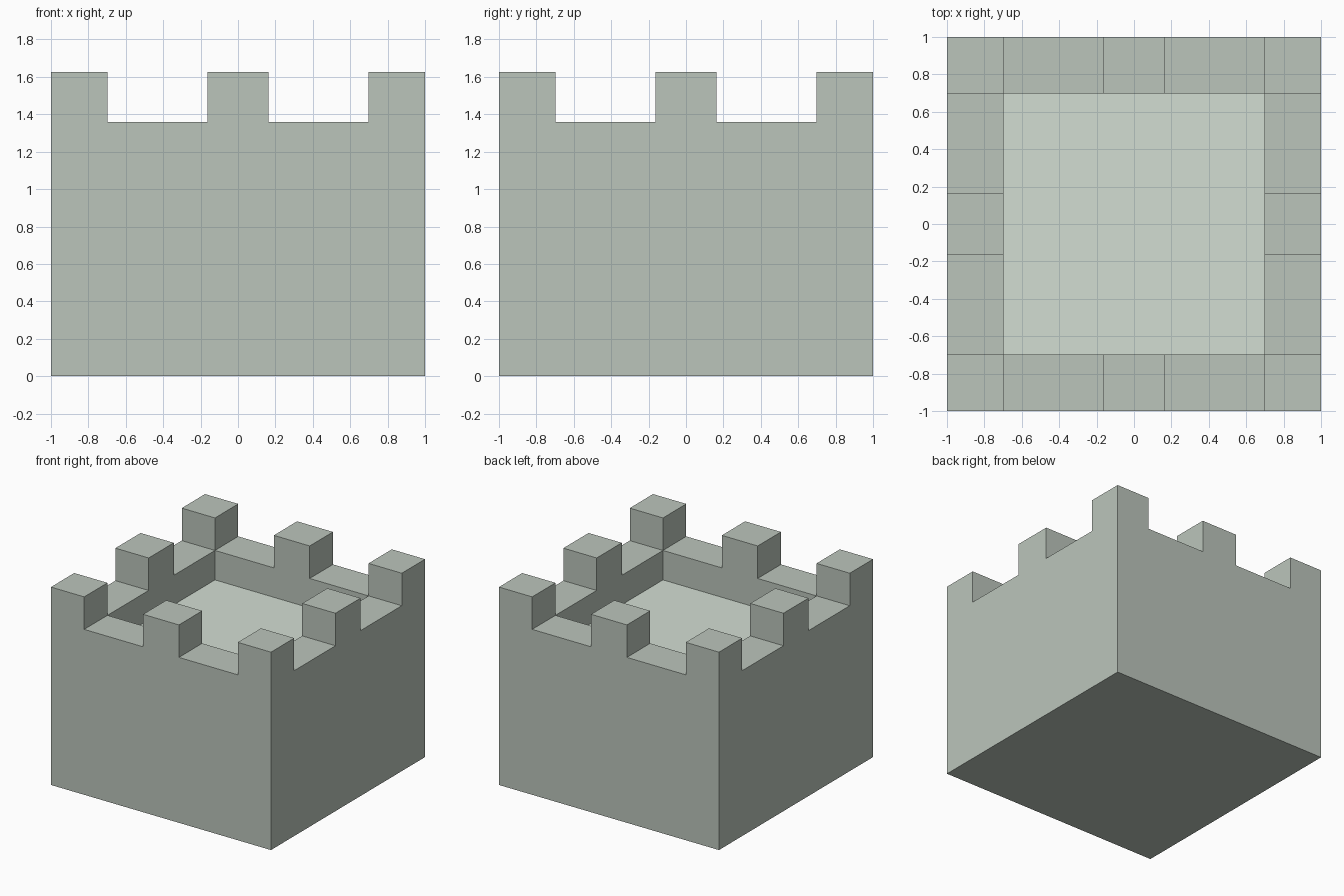
import bpy
import bmesh
from mathutils import Matrix

if "Cube" in bpy.data.objects:
    bpy.data.objects.remove(bpy.data.objects["Cube"])

WALL_IN, MID = 0.698, 0.163            # inner wall face, half width of middle merlon
PARAPET, MERLON, FLOOR = 1.359, 1.626, 1.117


def material(name, color):
    mat = bpy.data.materials.new(name)
    mat.diffuse_color = (*color, 1)
    mat.use_nodes = True
    mat.node_tree.nodes["Principled BSDF"].inputs["Base Color"].default_value = mat.diffuse_color
    return mat


def extrude(bm, faces, dz):
    """Push a region of faces along z and return the moved cap faces."""
    geom = bmesh.ops.extrude_face_region(bm, geom=faces)["geom"]
    verts = [g for g in geom if isinstance(g, bmesh.types.BMVert)]
    bmesh.ops.translate(bm, verts=verts, vec=(0, 0, dz))
    # The source faces would stay behind as inner walls
    bmesh.ops.delete(bm, geom=[f for f in faces if f.is_valid], context='FACES')
    return [g for g in geom if isinstance(g, bmesh.types.BMFace)]


def zone(c):
    """0 = middle merlon band, 1 = gap, 2 = outer wall band."""
    return 0 if abs(c) < MID else 1 if abs(c) < WALL_IN else 2


# Solid tower block up to the bottom of the gaps
bm = bmesh.new()
bmesh.ops.create_cube(bm, size=1, matrix=Matrix.Translation((0, 0, PARAPET / 2))
                      @ Matrix.Diagonal((2, 2, PARAPET, 1)))

# Slice the block along the wall and merlon lines
for axis in ((1, 0, 0), (0, 1, 0)):
    for d in (-WALL_IN, -MID, MID, WALL_IN):
        bmesh.ops.bisect_plane(bm, geom=bm.verts[:] + bm.edges[:] + bm.faces[:],
                               plane_co=[a * d for a in axis], plane_no=axis)

merlons, pit = [], []
for f in bm.faces:
    c = f.calc_center_median()
    if c.z > PARAPET - 0.001:
        zones = {zone(c.x), zone(c.y)}
        if 2 not in zones:
            pit.append(f)
        elif 1 not in zones:
            merlons.append(f)

# Raise the corner and middle merlons, sink the roof floor
extrude(bm, merlons, MERLON - PARAPET)
for f in extrude(bm, pit, FLOOR - PARAPET):
    f.material_index = 1

# Merge the flat slices back into clean faces
bmesh.ops.recalc_face_normals(bm, faces=bm.faces[:])
bmesh.ops.dissolve_limit(bm, angle_limit=0.01, verts=bm.verts[:],
                         edges=bm.edges[:], delimit={'MATERIAL'})

mesh = bpy.data.meshes.new("castle_tower")
mesh.materials.append(material("wall_stone", (0.50, 0.56, 0.50)))
mesh.materials.append(material("roof_floor", (0.65, 0.73, 0.65)))
bm.to_mesh(mesh)
bm.free()
tower = bpy.data.objects.new("castle_tower", mesh)
bpy.context.collection.objects.link(tower)
